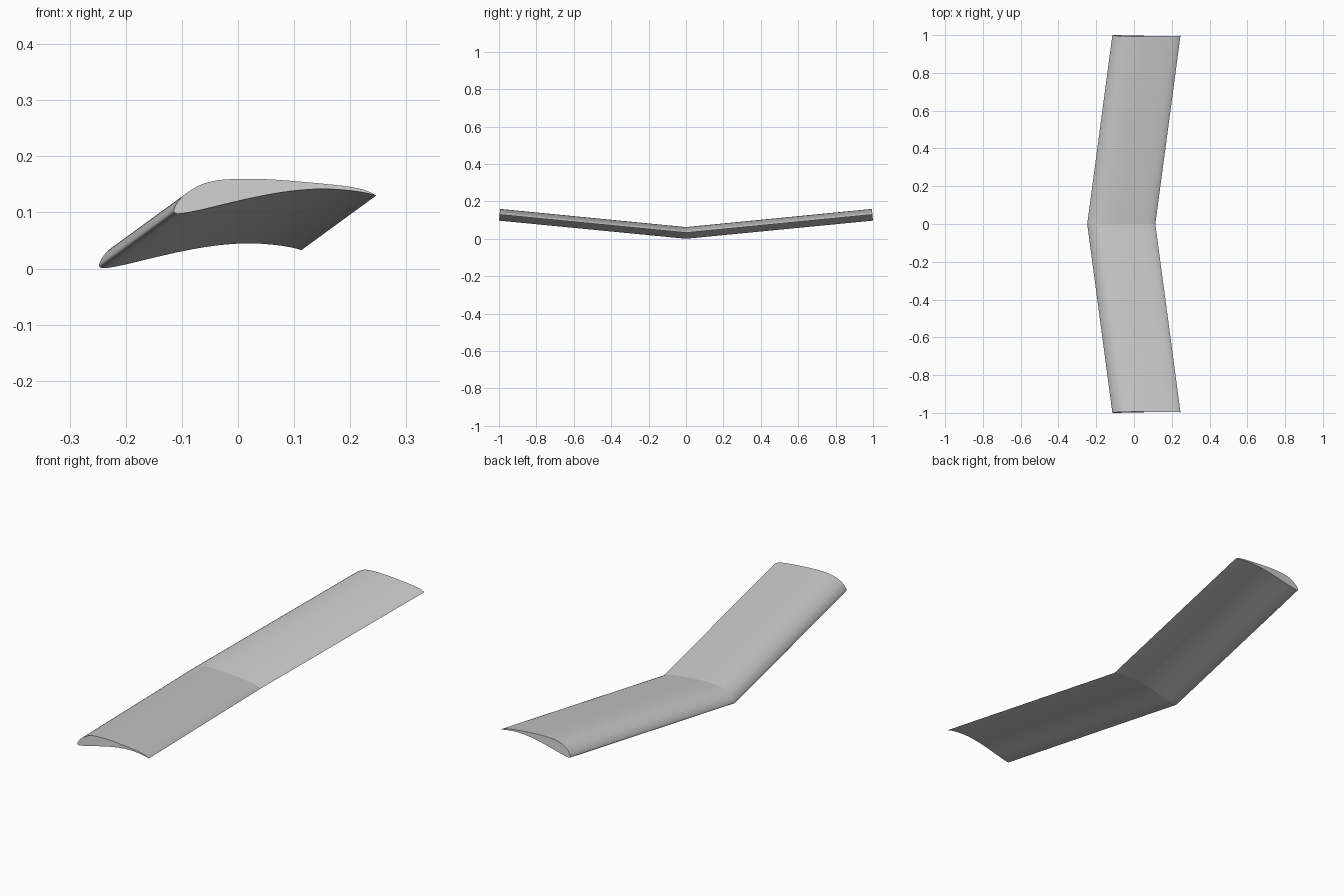
import bpy, bmesh
from mathutils import Vector

cube = bpy.data.objects.get("Cube")
if cube:
    bpy.data.objects.remove(cube, do_unlink=True)

# Airfoil section at the root, (x, z), from trailing edge over the nose and back
SECTION = [(.113, .033), (.103, .039), (.086, .045), (.058, .05), (.022, .054),
           (-.022, .058), (-.076, .062), (-.121, .063), (-.165, .061),
           (-.192, .055), (-.21, .047), (-.228, .035), (-.237, .026),
           (-.244, .016), (-.2475, .007), (-.245, .002), (-.235, .001),
           (-.202, .007), (-.148, .02), (-.094, .032), (-.04, .041),
           (.013, .045), (.058, .043), (.094, .038), (.113, .033)]
SWEEP, RISE = .133, .097
STEPS = 4


def smooth_path(points, steps):
    """Catmull-Rom curve through the points; the closing point is left out."""
    p = [Vector(q) for q in points]
    p = [2 * p[0] - p[1]] + p + [2 * p[-1] - p[-2]]
    out = []
    for a, b, c, d in zip(p, p[1:], p[2:], p[3:]):
        for i in range(steps):
            t = i / steps
            out.append(b + (c - a) * t / 2 + (2 * a - 5 * b + 4 * c - d) * t**2 / 2
                       + (3 * b - a - 3 * c + d) * t**3 / 2)
    return out


def add_station(bm, outline, side):
    """One section; tips are swept, raised and square to the dihedral."""
    k = abs(side)
    return [bm.verts.new((x + SWEEP * k, side * (1 - RISE * z), z + RISE * k))
            for x, z in outline]


# Swept wing: two tips joined at the root
bm = bmesh.new()
outline = smooth_path(SECTION, STEPS)
rings = [add_station(bm, outline, s) for s in (-1, 0, 1)]
n = len(outline)
for a, b in zip(rings, rings[1:]):
    for i in range(n):
        j = (i + 1) % n
        bm.faces.new((a[i], a[j], b[j], b[i]))
bm.faces.new(rings[0])
bm.faces.new(rings[-1])
bmesh.ops.recalc_face_normals(bm, faces=bm.faces)
mesh = bpy.data.meshes.new("wing")
bm.to_mesh(mesh)
bm.free()

wing = bpy.data.objects.new("wing", mesh)
bpy.context.collection.objects.link(wing)
bpy.context.view_layer.objects.active = wing
wing.select_set(True)
bpy.ops.object.shade_smooth_by_angle(angle=.6)

# Keep the centre fold crisp
for e in mesh.edges:
    if all(abs(mesh.vertices[v].co.y) < .001 for v in e.vertices):
        e.use_edge_sharp = True

# Plain grey finish
grey = bpy.data.materials.new("light_grey")
grey.use_nodes = True
colour = (.6, .6, .6, 1)
grey.diffuse_color = colour
grey.node_tree.nodes["Principled BSDF"].inputs["Base Color"].default_value = colour
mesh.materials.append(grey)
